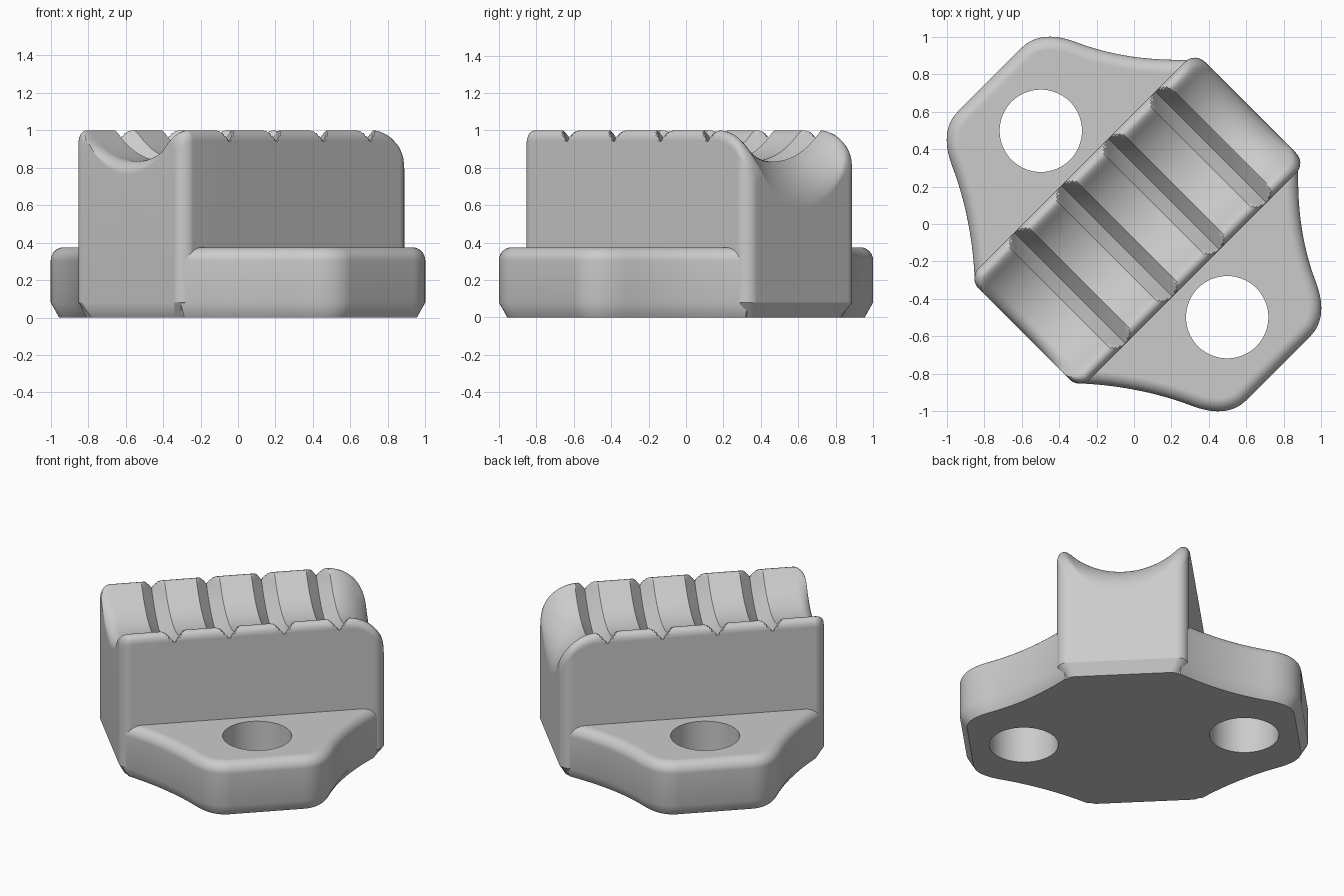
import bpy, bmesh, math
from mathutils import Vector

if "Cube" in bpy.data.objects:
    bpy.data.objects.remove(bpy.data.objects["Cube"], do_unlink=True)

grey = bpy.data.materials.new("light grey")
grey.use_nodes = True
colour = (0.6, 0.6, 0.6, 1)
grey.diffuse_color = colour
grey.node_tree.nodes["Principled BSDF"].inputs["Base Color"].default_value = colour

TURN = math.radians(45)      # the whole part stands diagonally


def make_object(name, bm):
    bmesh.ops.recalc_face_normals(bm, faces=bm.faces)
    mesh = bpy.data.meshes.new(name)
    bm.to_mesh(mesh)
    bm.free()
    mesh.materials.append(grey)
    obj = bpy.data.objects.new(name, mesh)
    obj.rotation_euler.z = TURN
    bpy.context.collection.objects.link(obj)
    return obj


def finish(obj, angle):
    bpy.ops.object.select_all(action='DESELECT')
    obj.select_set(True)
    bpy.context.view_layer.objects.active = obj
    for mod in list(obj.modifiers):
        bpy.ops.object.modifier_apply(modifier=mod.name)
    bpy.ops.object.shade_smooth_by_angle(angle=math.radians(angle))
    mod = obj.modifiers.new("flat_face_normals", 'WEIGHTED_NORMAL')
    mod.keep_sharp = True


def bezier(a, b, c, steps):
    a, b, c = Vector(a), Vector(b), Vector(c)
    for i in range(steps):
        t = i / steps
        yield a * (1 - t) ** 2 + b * 2 * t * (1 - t) + c * t * t


def offset(loop, d):
    """Inset a counter-clockwise outline by d."""
    result = []
    n = len(loop)
    for i, p in enumerate(loop):
        e1 = (p - loop[i - 1]).normalized()
        e2 = (loop[(i + 1) % n] - p).normalized()
        n1, n2 = Vector((-e1.y, e1.x)), Vector((-e2.y, e2.x))
        result.append(p + (n1 + n2) * d / (1 + n1.dot(n2)))
    return result


# Flange: waisted outline with chamfered bottom and rounded top edge
def quarter(s):
    start = (0.838 + 0.02 * s, 0.385)
    pts = list(bezier(start, (0.60, 0.62), (0.475, 0.89), 16))
    pts += list(bezier((0.475, 0.89), (0.39, 1.09), (0.24, 1.09), 12))
    pts.append(Vector((0.24, 1.09)))
    return [Vector((p.x * s, p.y)) for p in pts]


half = quarter(1) + quarter(-1)[::-1]
outline = half + [Vector((p.x, -p.y)) for p in reversed(half)]
layers = [(0, 0.045), (0.08, 0)]
FILLET = 0.07
for i in range(9):
    a = math.pi / 2 * i / 8
    layers.append((0.375 - FILLET + FILLET * math.sin(a), FILLET * (1 - math.cos(a))))

bm = bmesh.new()
rings = [[bm.verts.new((p.x, p.y, z)) for p in offset(outline, d)] for z, d in layers]
for lo, hi in zip(rings, rings[1:]):
    for i in range(len(lo)):
        bm.faces.new((lo[i - 1], lo[i], hi[i], hi[i - 1]))
bm.faces.new(rings[0])
bm.faces.new(rings[-1])
flange = make_object("flange", bm)

# Bolt holes
bm = bmesh.new()
for side in (-1, 1):
    ret = bmesh.ops.create_cone(bm, cap_ends=True, segments=64, radius1=0.22,
                                radius2=0.22, depth=2)
    bmesh.ops.translate(bm, verts=ret["verts"], vec=(0, side * 0.704, 0))
cutter = make_object("hole_cutter", bm)
cutter.hide_render = True
cut = flange.modifiers.new("holes", 'BOOLEAN')
cut.object = cutter
cut.solver = 'EXACT'
bpy.context.view_layer.update()
finish(flange, 33)
bpy.data.objects.remove(cutter, do_unlink=True)

# Block: scooped cross-section swept lengthwise, with rounded ends
U0, U1, WIDE, CORNER = -0.83, 0.88, 0.42, 0.075
R0, R1 = 0.07, 0.25
AXIS_Z, SCOOP_R = 1.31, 0.475        # axis height and radius of the scoop
# V grooves run around the scoop axis
NOTCHES = [-0.485 + 0.355 * i for i in range(4)]
NOTCH_HALF, NOTCH_R = 0.075, 0.56

scoop = []
for i in range(19):
    v = 0.342 * i / 18
    scoop.append((v, AXIS_Z - math.sqrt(SCOOP_R ** 2 - v * v)))
scoop += [(0.353, 0.988), (0.366, 0.997), (0.38, 1.0), (0.395, 0.996), (0.407, 0.986),
          (0.416, 0.969), (WIDE, 0.945)]
profile = [(-v, z) for v, z in reversed(scoop[1:])] + scoop


def round_drop(dist, r):
    """Drop of a quarter round at a distance from its end."""
    t = max(0, r - dist)
    return r - math.sqrt(max(0, r * r - t * t))


def groove_height(u, v):
    """Height of the groove floor, or a high value outside the grooves."""
    t = min(abs(u - n) for n in NOTCHES) / NOTCH_HALF
    radius = NOTCH_R - (NOTCH_R - SCOOP_R) * t
    if t >= 0.999 or radius <= abs(v):
        return 2
    return AXIS_Z - math.sqrt(radius ** 2 - v * v)


def station(bm, u):
    drop = round_drop(u - U0, R0) + round_drop(U1 - u, R1)
    width = WIDE - round_drop(min(u - U0, U1 - u), CORNER)
    k = width / WIDE
    top = [(u, v * k, min(z - drop, groove_height(u, v))) for v, z in profile]
    foot = [(u * 0.95, side * width * 0.88, 0) for side in (-1, 1)]
    ring = [foot[0], (u, -width, 0.08)] + top + [(u, width, 0.08), foot[1]]
    return [bm.verts.new(p) for p in ring]


stations = []
for i in range(13):
    a = math.pi / 2 * i / 12
    stations.append(U0 + R0 * (1 - math.cos(a)))
for n in NOTCHES:
    stations += [n + NOTCH_HALF * i / 6 for i in range(-6, 7)]
for i in range(21):
    stations.append(U1 - R1 + R1 * math.sin(math.pi / 2 * i / 20))
stations = sorted(set(round(u, 4) for u in stations))

bm = bmesh.new()
rings = [station(bm, u) for u in stations]
for a, b in zip(rings, rings[1:]):
    for i in range(len(a)):
        bm.faces.new((a[i - 1], a[i], b[i], b[i - 1]))
for ring in (rings[0], rings[-1]):
    bm.faces.new(ring[1:-1])
    bm.faces.new((ring[0], ring[1], ring[-2], ring[-1]))
block = make_object("scooped_block", bm)
finish(block, 28)
